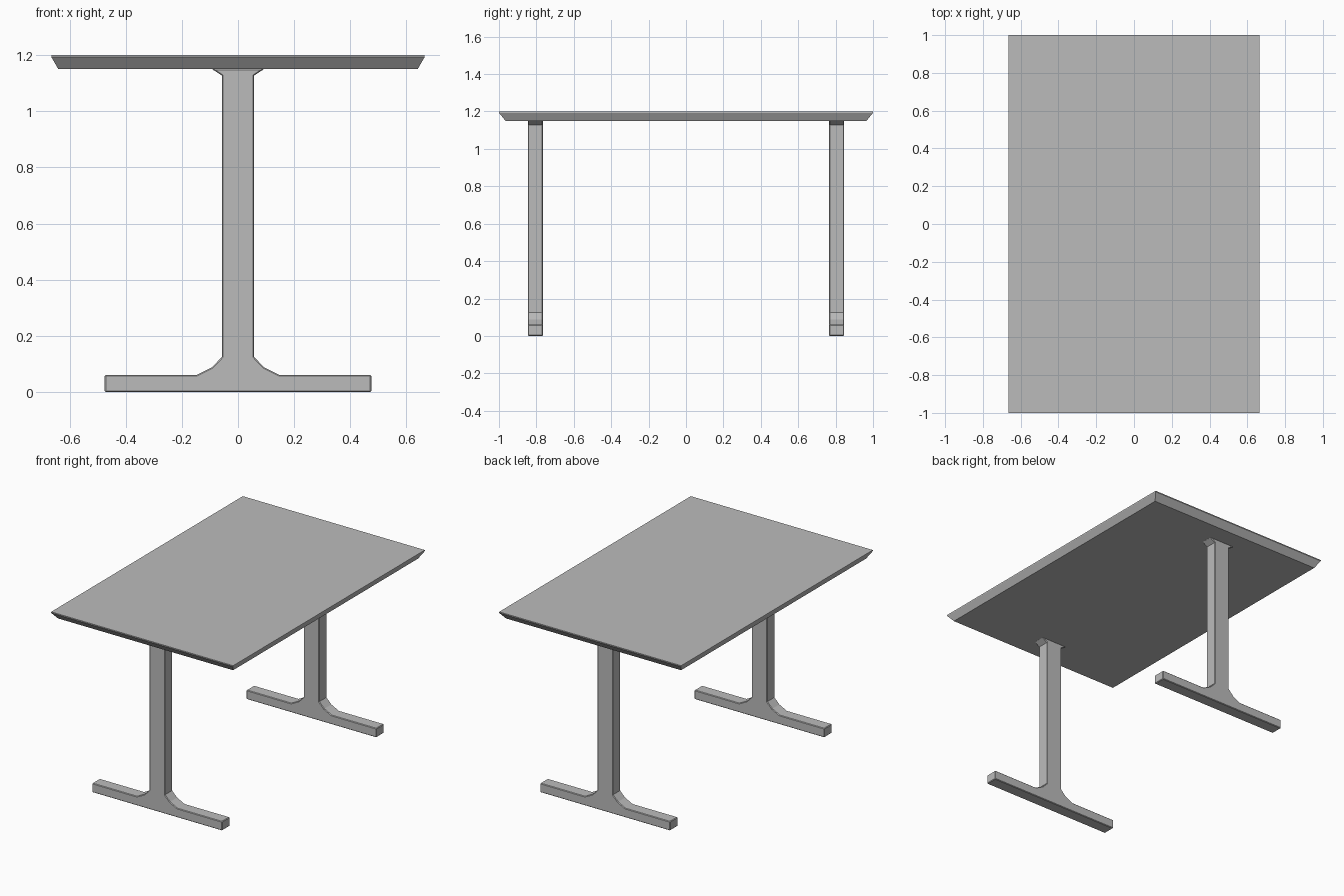
import bpy, bmesh

cube = bpy.data.objects.get("Cube")
if cube:
    bpy.data.objects.remove(cube, do_unlink=True)

grey = bpy.data.materials.new("plain_grey")
grey.use_nodes = True
colour = (0.5, 0.5, 0.5, 1)
grey.diffuse_color = colour
grey.node_tree.nodes["Principled BSDF"].inputs["Base Color"].default_value = colour


def add_object(name, bm):
    bmesh.ops.recalc_face_normals(bm, faces=bm.faces)
    mesh = bpy.data.meshes.new(name)
    bm.to_mesh(mesh)
    bm.free()
    mesh.materials.append(grey)
    obj = bpy.data.objects.new(name, mesh)
    bpy.context.collection.objects.link(obj)
    return obj


# Table top: a slab with a thin upright lip and an undercut edge
def make_top():
    bm = bmesh.new()
    levels = [(0.64, 0.965, 1.15), (0.665, 1.0, 1.193), (0.665, 1.0, 1.2)]
    rings = [[bm.verts.new((sx * x, sy * y, z))
              for sx, sy in ((-1, -1), (1, -1), (1, 1), (-1, 1))]
             for x, y, z in levels]
    for low, high in zip(rings, rings[1:]):
        for i in range(4):
            j = (i + 1) % 4
            bm.faces.new((low[i], low[j], high[j], high[i]))
    bm.faces.new(rings[0])
    bm.faces.new(rings[-1])
    return add_object("table_top", bm)


# Leg: half outline mirrored across the centre, extruded through its depth
def make_leg(name, y_centre, depth=0.08):
    half = [(0.475, 0), (0.475, 0.06), (0.148, 0.06), (0.093, 0.088),
            (0.057, 0.125), (0.057, 1.127), (0.095, 1.152)]
    outline = half + [(-x, z) for x, z in reversed(half)]
    bm = bmesh.new()
    face = bm.faces.new([bm.verts.new((x, y_centre - depth / 2, z)) for x, z in outline])
    extruded = bmesh.ops.extrude_face_region(bm, geom=[face])["geom"]
    moved = [v for v in extruded if isinstance(v, bmesh.types.BMVert)]
    bmesh.ops.translate(bm, verts=moved, vec=(0, depth, 0))
    leg = add_object(name, bm)
    bevel = leg.modifiers.new("softened_edges", "BEVEL")
    bevel.width = 0.004
    bevel.segments = 1
    bevel.limit_method = "ANGLE"
    bevel.angle_limit = 1.0
    return leg


make_top()
make_leg("front_leg", -0.805)
make_leg("back_leg", 0.805)
